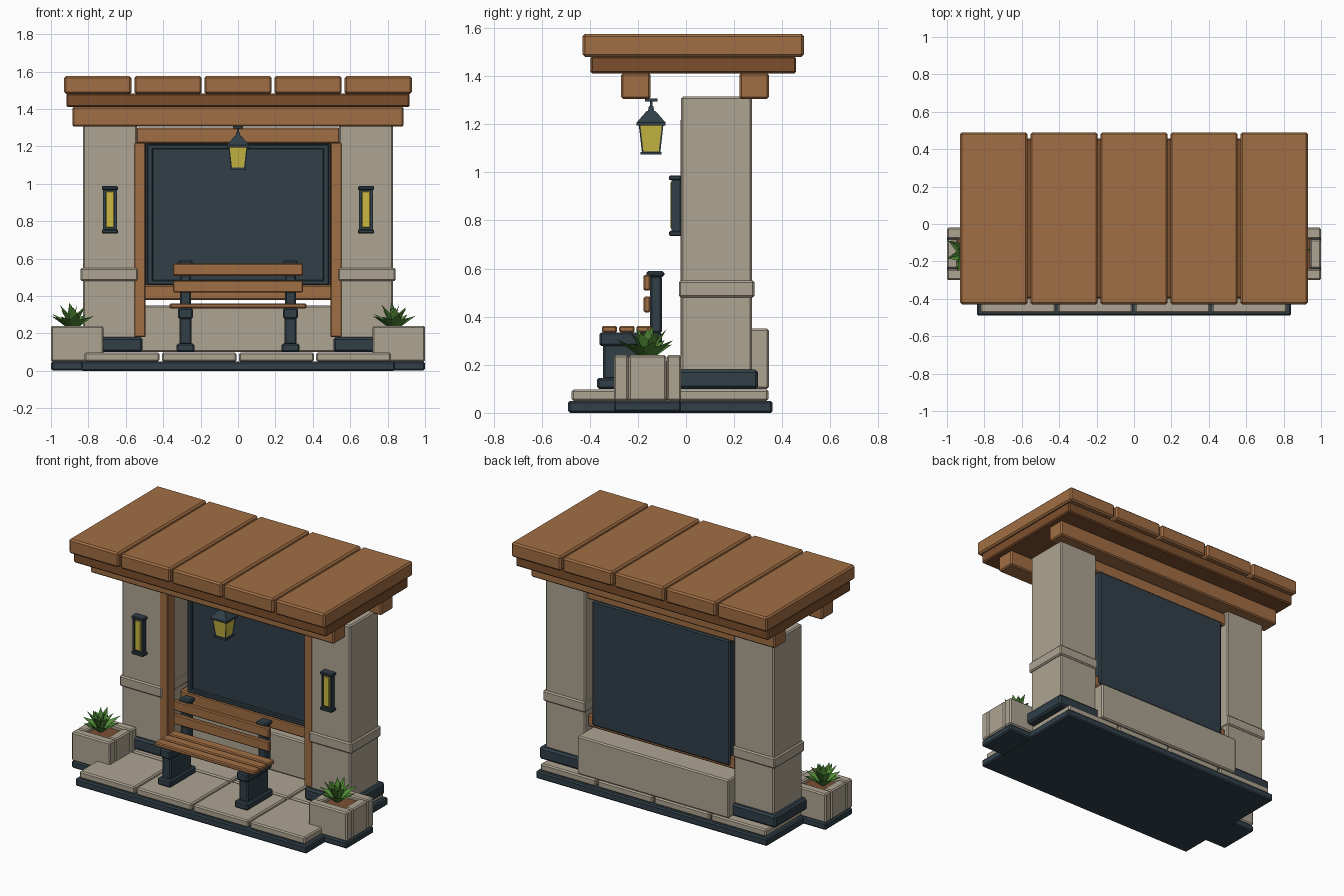
import bpy, bmesh, math
from mathutils import Matrix, Vector

default = bpy.data.objects.get("Cube")
if default:
    bpy.data.objects.remove(default, do_unlink=True)


def material(name, r, g, b):
    """Flat material from display colour levels, stored as linear values."""
    colour = [(c / 255) ** 2.2 for c in (r, g, b)] + [1]
    mat = bpy.data.materials.new(name)
    mat.use_nodes = True
    mat.diffuse_color = colour
    mat.node_tree.nodes["Principled BSDF"].inputs["Base Color"].default_value = colour
    return mat


stone = material("warm grey stone", 172, 163, 145)
wood = material("brown wood", 160, 110, 70)
dark_wood = material("dark brown wood", 124, 80, 48)
metal = material("dark slate metal", 52, 65, 73)
glow = material("yellow glass", 202, 184, 68)
leaf_green = material("leaf green", 82, 138, 58)
soil = material("brown soil", 122, 80, 54)


def finish(bm, name, *mats):
    bmesh.ops.recalc_face_normals(bm, faces=bm.faces)
    mesh = bpy.data.meshes.new(name)
    bm.to_mesh(mesh)
    bm.free()
    for mat in mats:
        mesh.materials.append(mat)
    obj = bpy.data.objects.new(name, mesh)
    bpy.context.collection.objects.link(obj)
    return obj


def box(name, mat, x, y, z, bevel=.008):
    """Chamfered box spanning the (low, high) ranges x, y and z."""
    bm = bmesh.new()
    bmesh.ops.create_cube(bm, size=1)
    for v in bm.verts:
        v.co = [lo + (c + .5) * (hi - lo) for c, (lo, hi) in zip(v.co, map(sorted, (x, y, z)))]
    if bevel:
        bmesh.ops.bevel(bm, geom=bm.edges[:], offset=bevel, segments=1, affect='EDGES')
    return finish(bm, name, mat)


def around(centre, half):
    return centre - half, centre + half


def frustum(bm, low, high, z, y):
    """Square frustum with half widths low and high over the z range."""
    turn = Matrix.Translation((0, y, sum(z) / 2)) @ Matrix.Rotation(math.pi / 4, 4, 'Z')
    return bmesh.ops.create_cone(bm, cap_ends=True, segments=4, radius1=low * math.sqrt(2),
                                 radius2=high * math.sqrt(2), depth=z[1] - z[0], matrix=turn)


# Base plate and paving
box("base_plate", metal, (-.84, .84), (-.49, .36), (0, .05))
for col in range(4):
    for row in range(2):
        x, y = -.82 + col * .4125, -.475 + row * .413
        box("paving_slab", stone, (x, x + .4), (y, y + .405), (.05, .097))

# Low wall behind the bench
box("low_wall", stone, (-.55, .55), (.18, .345), (.1, .35))

# Notice board with wooden rails and a raised border
box("board", metal, (-.5, .5), (.185, .262), (.4, 1.22))
box("board_bottom_rail", wood, (-.54, .54), (.17, .25), (.38, .46))
box("board_top_rail", wood, (-.545, .545), (.17, .25), (1.215, 1.3))
for z in (.46, 1.185):
    box("board_border", metal, (-.485, .485), (.165, .2), (z, z + .025), .005)

for s, side in ((1, "left"), (-1, "right")):
    box(side + "_board_border", metal, (s * .455, s * .485), (.165, .2), (.46, 1.21), .005)

    # Pillar with plinth, band and timber post
    box(side + "_plinth", metal, (s * .51, s * .86), (-.045, .3), (.1, .18), .012)
    box(side + "_pillar", stone, (s * .54, s * .83), (-.02, .275), (.17, 1.315))
    box(side + "_pillar_band", stone, (s * .535, s * .842), (-.03, .285), (.48, .55))
    box(side + "_timber_post", wood, (s * .495, s * .555), (-.023, .055), (.18, 1.22), .005)

    # Wall light
    lamp = around(s * .685, .034)
    box(side + "_light_back", metal, lamp, (-.055, -.02), (.745, .98), .004)
    box(side + "_light_glass", glow, around(s * .685, .022), (-.064, -.04), (.765, .96), .003)
    for z in (.735, .967):
        box(side + "_light_cap", metal, around(s * .685, .043), (-.07, -.02), (z, z + .02), .004)
    for edge in lamp:
        box(side + "_light_rim", metal, around(edge, .004), (-.06, -.03), (.75, .97), 0)

    # Planter with four walls and soil
    box(side + "_planter_base", metal, (s * .72, s), (-.3, -.02), (.003, .049))
    for y in (-.3, -.08):
        box(side + "_planter_wall", stone, (s * .72, s), (y, y + .06), (.05, .24))
    for x in (.72, .94):
        box(side + "_planter_end", stone, (s * x, s * (x + .06)), (-.238, -.082), (.05, .24))
    box(side + "_planter_soil", soil, (s * .76, s * .96), (-.25, -.07), (.06, .215), 0)

    # Bench supports
    for part, half, y, z in (("foot", .048, (-.37, -.1), (.1, .145)),
                             ("leg", .032, (-.345, -.125), (.14, .285)),
                             ("arm", .04, (-.36, -.1), (.278, .335)),
                             ("back_post", .03, (-.15, -.1), (.33, .57)),
                             ("back_cap", .038, (-.165, -.09), (.565, .59))):
        box(side + "_bench_" + part, metal, around(s * .28, half), y, z)

# Bench slats
for i in range(3):
    y = -.35 + i * .072
    box("bench_seat_slat", wood, (-.365, .365), (y, y + .064), (.334, .361), .006)
for z in (.418, .508):
    box("bench_back_slat", wood, (-.347, .347), (-.176, -.148), (z, z + .066), .006)

# Roof beams, deck and planks
for y in (-.27, .222):
    box("roof_beam", wood, (-.885, .885), (y, y + .123), (1.305, 1.412))
box("roof_deck", dark_wood, (-.918, .918), (-.397, .458), (1.41, 1.482))
for i in range(5):
    middle = (i - 2) * .3745
    box("roof_plank", wood, around(middle, .18), (-.43, .49), (1.48, 1.575), .01)

# Hanging lantern: tapered body with inset glass, cap, stem and mount
LANTERN_Y = -.145
bm = bmesh.new()
frustum(bm, .038, .052, (1.08, 1.205), LANTERN_Y)
bm.normal_update()
sides = [f for f in bm.faces if abs(f.normal.z) < .5]
bmesh.ops.inset_individual(bm, faces=sides, thickness=.009, depth=-.003)
for f in sides:
    f.material_index = 1
finish(bm, "lantern_body", metal, glow)
bm = bmesh.new()
for low, high, z in ((.044, .044, (1.073, 1.085)), (.06, .06, (1.195, 1.207)),
                     (.06, .018, (1.207, 1.255)), (.013, .009, (1.255, 1.275)),
                     (.005, .005, (1.27, 1.3)), (.026, .026, (1.295, 1.306))):
    frustum(bm, low, high, z, LANTERN_Y)
finish(bm, "lantern_frame", metal)


def plant(name, x, y):
    """Rosette of folded pointed leaves in an outer and an inner ring."""
    bm = bmesh.new()
    for count, reach, rise, width, offset in ((8, .118, .085, .026, .2), (6, .075, .13, .024, .6),
                                              (3, .025, .145, .02, .1)):
        for i in range(count):
            angle = offset + math.tau * i / count
            stretch = 1 + .12 * math.sin(i * 2.4)
            out = Vector((math.cos(angle), math.sin(angle), 0))
            across = Vector((-out.y, out.x, 0))
            root = Vector((x, y, .21))
            mid = root + out * reach * .5 + Vector((0, 0, rise * .65))
            tip = root + out * reach * stretch + Vector((0, 0, rise * stretch))
            fold = Vector((0, 0, .008))
            r, t, ridge, a, b = (bm.verts.new(p) for p in (
                root, tip, mid - fold, mid + across * width + fold, mid - across * width + fold))
            for face in ((r, a, ridge), (r, ridge, b), (ridge, a, t), (ridge, t, b), (r, b, t, a)):
                bm.faces.new(face)
    finish(bm, name, leaf_green)


plant("left_plant", .835, -.16)
plant("right_plant", -.885, -.16)
